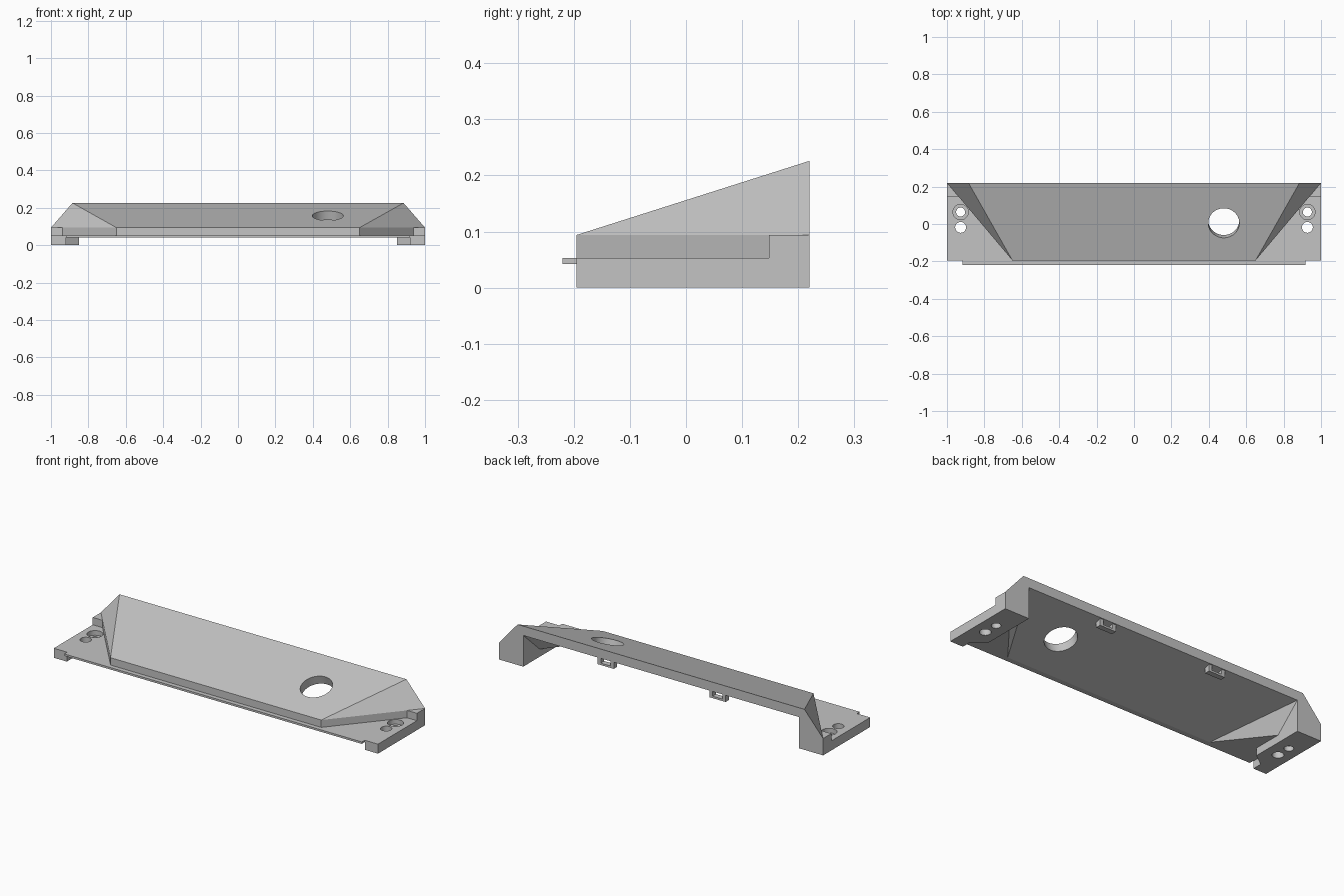
import bpy, bmesh, math
from mathutils import Vector

cube = bpy.data.objects.get("Cube")
if cube:
    bpy.data.objects.remove(cube, do_unlink=True)

grey = bpy.data.materials.new("plain grey")
grey.use_nodes = True
tint = (0.55, 0.55, 0.55, 1)
grey.diffuse_color = tint
grey.node_tree.nodes["Principled BSDF"].inputs["Base Color"].default_value = tint

# Main levels and extents
FRONT, BACK = -0.195, 0.22
UNDER, FLANGE, EDGE, TOP = 0.042, 0.053, 0.094, 0.226
LEG_IN = 0.85
TILT = math.atan2(TOP - EDGE, BACK - FRONT)


def finish(name, bm):
    bmesh.ops.recalc_face_normals(bm, faces=bm.faces[:])
    mesh = bpy.data.meshes.new(name)
    bm.to_mesh(mesh)
    bm.free()
    mesh.materials.append(grey)
    ob = bpy.data.objects.new(name, mesh)
    bpy.context.scene.collection.objects.link(ob)
    return ob


def hull(name, points):
    bm = bmesh.new()
    for p in points:
        bm.verts.new(p)
    bmesh.ops.convex_hull(bm, input=bm.verts[:])
    bmesh.ops.dissolve_limit(bm, angle_limit=0.002, verts=bm.verts[:], edges=bm.edges[:])
    return finish(name, bm)


def prism(name, outline, z0, z1):
    bm = bmesh.new()
    face = bm.faces.new([bm.verts.new((x, y, z0)) for x, y in outline])
    moved = bmesh.ops.extrude_face_region(bm, geom=[face])["geom"]
    for v in moved:
        if isinstance(v, bmesh.types.BMVert):
            v.co.z = z1
    return finish(name, bm)


def box(name, x0, x1, y0, y1, z0, z1):
    return prism(name, [(x0, y0), (x1, y0), (x1, y1), (x0, y1)], z0, z1)


def cylinder(name, radius, depth, location, tilt=0):
    bm = bmesh.new()
    bmesh.ops.create_cone(bm, cap_ends=True, segments=48, radius1=radius,
                          radius2=radius, depth=depth)
    ob = finish(name, bm)
    ob.location = location
    ob.rotation_euler.x = tilt
    return ob


def cut(target, cutters):
    bpy.context.view_layer.update()
    bpy.context.view_layer.objects.active = target
    for c in cutters:
        mod = target.modifiers.new("cut", 'BOOLEAN')
        mod.operation, mod.solver, mod.object = 'DIFFERENCE', 'EXACT', c
        bpy.ops.object.modifier_apply(modifier=mod.name)


def smooth(ob):
    bpy.ops.object.select_all(action='DESELECT')
    ob.select_set(True)
    bpy.context.view_layer.objects.active = ob
    bpy.ops.object.shade_smooth_by_angle(angle=math.radians(15))


def both(points):
    return [(s * x, y, z) for x, y, z in points for s in (1, -1)]


# Sloped cover with slanted ends
cover = hull("sloped_cover", both([
    (0.65, FRONT, UNDER), (0.65, FRONT, EDGE), (1, BACK, UNDER),
    (1, BACK, EDGE), (0.885, BACK, TOP)]))

# Hollow underside, open to the back and bottom, stopped at the legs
start = Vector((0.64, FRONT + 0.004, UNDER))
ridge = start + 1.25 * (Vector((LEG_IN, BACK, 0.174)) - start)
base = start + 1.25 * (Vector((0.965, BACK, UNDER)) - start)
low = [(p.x, p.y, -0.05) for p in (start, base)]
cavity = hull("cavity_cutter", both([tuple(start), tuple(ridge), tuple(base)] + low))
bm = bmesh.new()
bm.from_mesh(cavity.data)
for s in (1, -1):
    bmesh.ops.bisect_plane(bm, geom=bm.verts[:] + bm.edges[:] + bm.faces[:],
                           plane_co=(s * LEG_IN, 0, 0), plane_no=(s, 0, 0), clear_outer=True)
corners = [tuple(v.co) for v in bm.verts]
bm.free()
bpy.data.objects.remove(cavity, do_unlink=True)
cavity = hull("cavity_cutter", corners)

# Round opening square to the slope
hole_y = 0.005
hole_z = EDGE + (hole_y - FRONT) * math.tan(TILT)
opening = cylinder("opening_cutter", 0.083, 0.3, (0.48, hole_y, hole_z), TILT)
cut(cover, [cavity, opening])
smooth(cover)
helpers = [cavity, opening]

# Front lip
box("front_lip", -0.918, 0.918, -0.22, FRONT, UNDER, FLANGE)

# Mounting ends: flange plate, foot, raised rear corner
for side, s in (("left", 1), ("right", -1)):
    plate = prism(side + "_flange", [(s * x, y) for x, y in (
        (0.65, FRONT), (1, FRONT), (1, BACK))], UNDER, FLANGE)
    foot = prism(side + "_foot", [(s * x, y) for x, y in (
        (1, FRONT), (0.92, FRONT), (0.92, -0.14), (LEG_IN, -0.09),
        (LEG_IN, BACK), (1, BACK))], 0, UNDER)
    prism(side + "_rear_corner", [(s * x, y) for x, y in (
        (0.939, 0.148), (1, 0.148), (1, BACK))], FLANGE, EDGE)
    holes = [cylinder("screw_cutter", 0.024, 0.3, (s * 0.927, 0.064, 0)),
             cylinder("pin_cutter", 0.029, 0.3, (s * 0.927, -0.018, 0)),
             cylinder("counterbore_cutter", 0.041, 0.1, (s * 0.927, 0.064, 0.077))]
    for part in (plate, foot):
        cut(part, holes)
        smooth(part)
    helpers += holes

# Small hanging loops under the rear edge
for side, s in (("left", 1), ("right", -1)):
    x = s * 0.345
    y0, y1 = 0.185, 0.215
    for name, dx in (("inner", -0.04), ("outer", 0.04)):
        box(f"{side}_loop_{name}_post", x + dx - 0.01, x + dx + 0.01, y0, y1, 0.145, 0.178)
    box(side + "_loop_bar", x - 0.05, x + 0.05, y0, y1, 0.134, 0.145)

for ob in helpers:
    bpy.data.objects.remove(ob, do_unlink=True)
